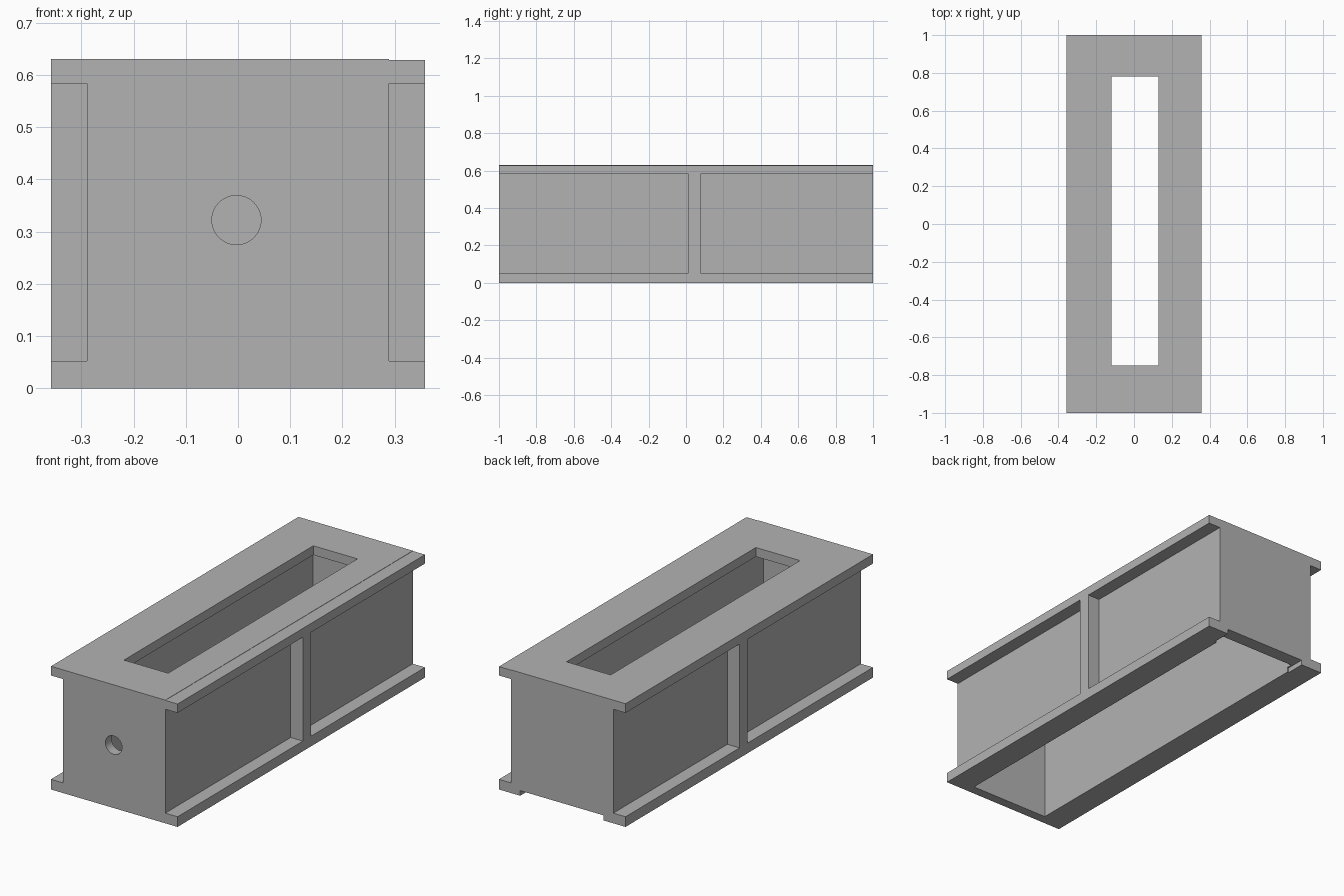
import bpy
from mathutils import Vector

if "Cube" in bpy.data.objects:
    bpy.data.objects.remove(bpy.data.objects["Cube"])

grey = bpy.data.materials.new("plain_grey")
grey.use_nodes = True
GREY = (0.45, 0.45, 0.45, 1)
grey.diffuse_color = GREY
grey.node_tree.nodes["Principled BSDF"].inputs["Base Color"].default_value = GREY


def box(name, low, high):
    """Box between two opposite corners."""
    low, high = Vector(low), Vector(high)
    bpy.ops.mesh.primitive_cube_add(size=1)
    ob = bpy.context.object
    ob.name = name
    for v in ob.data.vertices:
        v.co = [c * s + m for c, s, m in zip(v.co, high - low, (low + high) / 2)]
    return ob


W, L, H = 0.358, 1.0, 0.63    # half width, half length, height
CORE = 0.289                  # half width of the web between the flanges
CAVITY = 0.226                # half width of the hollow
LOW, TOP = 0.052, 0.583       # flange inner faces
OUT = 0.1                     # overshoot of cutters past the surface

body = box("channel_body", (-W, -L, 0), (W, L, H))
body.data.materials.append(grey)

cutters = []
# Side pockets, leaving flanges and one upright rib on each side
for x0, x1 in ((CORE, W + OUT), (-W - OUT, -CORE)):
    for y0, y1 in ((-L - OUT, 0.013), (0.078, L + OUT)):
        cutters.append(box("side_pocket", (x0, y0, LOW), (x1, y1, TOP)))

# Hollow open at the bottom, with a slot in the roof
cutters.append(box("hollow", (-CAVITY, -0.95, -OUT), (CAVITY, 0.93, TOP)))
cutters.append(box("roof_slot", (-0.12, -0.75, 0.5), (0.13, 0.78, H + OUT)))

# Shallow notch under the back wall
cutters.append(box("back_notch", (-0.234, 0.9, -OUT), (0.238, L + OUT, 0.026)))

# Slight step on top of the left flange
cutters.append(box("flange_step", (CORE, -L - OUT, H - 0.0015), (W + OUT, L + OUT, H + OUT)))

# Round hole through the front wall
bpy.ops.mesh.primitive_cylinder_add(vertices=48, radius=0.047, depth=0.3,
                                    location=(-0.003, -L, 0.322), rotation=(1.5708, 0, 0))
bpy.context.object.name = "front_hole"
cutters.append(bpy.context.object)

for c in cutters:
    c.hide_render = True
    mod = body.modifiers.new(c.name, "BOOLEAN")
    mod.operation = "DIFFERENCE"
    mod.solver = "EXACT"
    mod.object = c

# Bake the cuts and discard the cutters
deps = bpy.context.evaluated_depsgraph_get()
baked = bpy.data.meshes.new_from_object(body.evaluated_get(deps))
body.modifiers.clear()
body.data = baked
baked.materials.clear()
baked.materials.append(grey)
for p in baked.polygons:
    p.material_index = 0
for c in cutters:
    bpy.data.objects.remove(c)

bpy.ops.object.select_all(action="DESELECT")
body.select_set(True)
bpy.context.view_layer.objects.active = body
bpy.ops.object.shade_smooth_by_angle()
